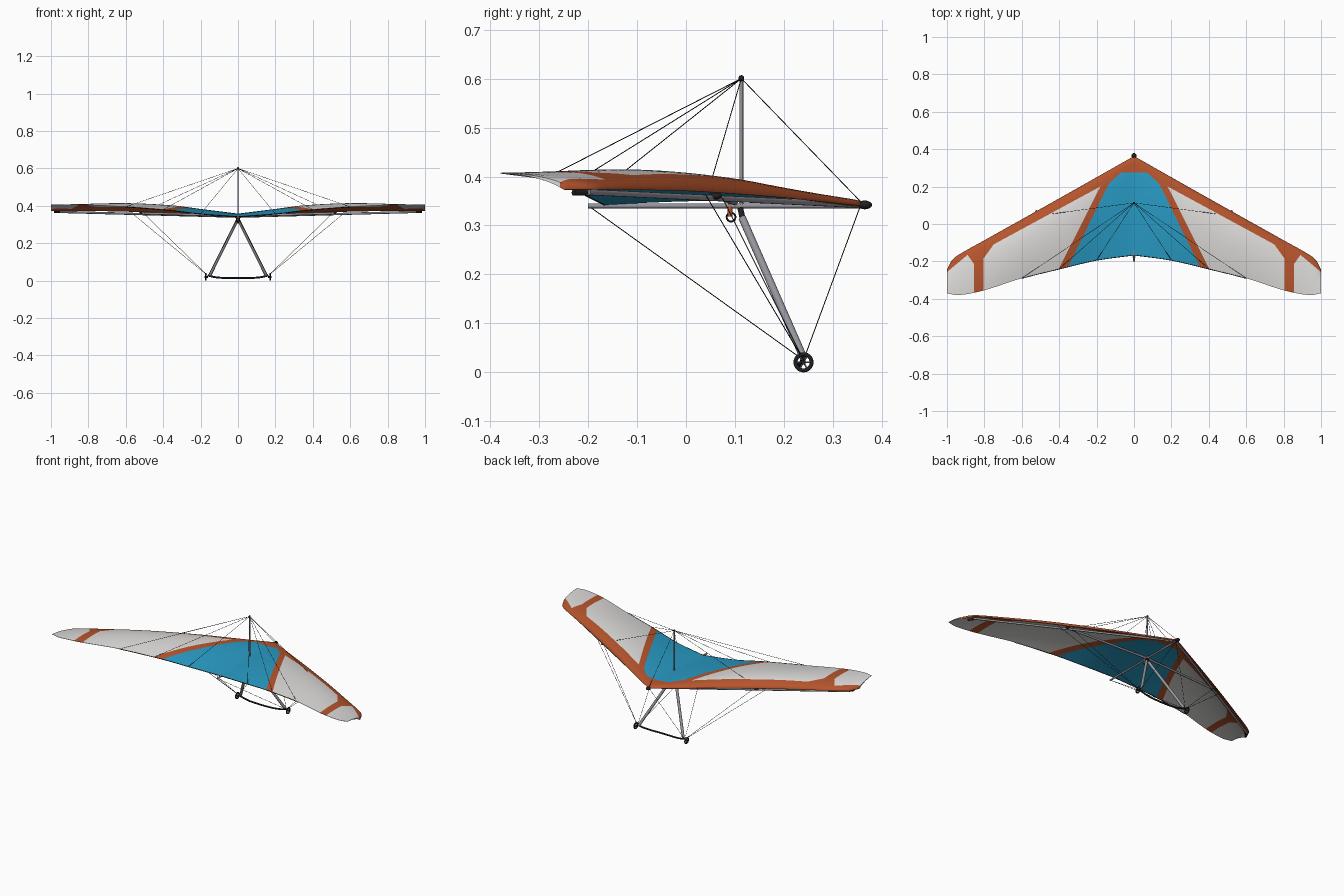
import bpy, bmesh, math
from mathutils import Vector, Matrix

if "Cube" in bpy.data.objects:
    bpy.data.objects.remove(bpy.data.objects["Cube"])


def material(name, rgb):
    m = bpy.data.materials.new(name)
    m.diffuse_color = (*rgb, 1)
    m.use_nodes = True
    m.node_tree.nodes["Principled BSDF"].inputs["Base Color"].default_value = m.diffuse_color
    return m


TEAL = material("teal_cloth", (0.022, 0.33, 0.56))
ORANGE = material("orange_cloth", (0.47, 0.09, 0.026))
WHITE = material("white_cloth", (0.72, 0.71, 0.69))
GREY = material("grey_tube", (0.30, 0.30, 0.34))
BLACK = material("black_rubber", (0.014, 0.015, 0.017))


def add(name, bm, mats, smooth=True):
    me = bpy.data.meshes.new(name)
    bmesh.ops.recalc_face_normals(bm, faces=bm.faces)
    bm.to_mesh(me)
    bm.free()
    ob = bpy.data.objects.new(name, me)
    bpy.context.collection.objects.link(ob)
    for m in mats:
        me.materials.append(m)
    if smooth:
        bpy.ops.object.select_all(action='DESELECT')
        ob.select_set(True)
        bpy.context.view_layer.objects.active = ob
        bpy.ops.object.shade_smooth_by_angle(angle=math.radians(40))
    return ob


def tube(name, a, b, r, mat, sides=12):
    a, b = Vector(a), Vector(b)
    d = b - a
    bm = bmesh.new()
    mx = Matrix.Translation((a + b) / 2) @ d.to_track_quat('Z', 'Y').to_matrix().to_4x4()
    bmesh.ops.create_cone(bm, cap_ends=True, segments=sides, radius1=r, radius2=r,
                          depth=d.length, matrix=mx)
    return add(name, bm, [mat])


def blob(name, c, size, mat):
    bm = bmesh.new()
    bmesh.ops.create_uvsphere(bm, u_segments=16, v_segments=10, radius=1,
                              matrix=Matrix.Translation(c) @ Matrix.Diagonal((*size, 1)))
    return add(name, bm, [mat])


def ring(name, c, R, r, mat, n=28, k=10):
    # torus around the x axis
    bm = bmesh.new()
    vs = [[bm.verts.new((c[0] + r * math.sin(v), c[1] + (R + r * math.cos(v)) * math.cos(u),
                         c[2] + (R + r * math.cos(v)) * math.sin(u)))
           for v in (2 * math.pi * j / k for j in range(k))]
          for u in (2 * math.pi * i / n for i in range(n))]
    for i in range(n):
        for j in range(k):
            bm.faces.new((vs[i][j], vs[(i + 1) % n][j],
                          vs[(i + 1) % n][(j + 1) % k], vs[i][(j + 1) % k]))
    return add(name, bm, [mat])


def cord(name, pts, r, mat):
    cu = bpy.data.curves.new(name, 'CURVE')
    cu.dimensions = '3D'
    cu.bevel_depth = r
    cu.bevel_resolution = 2
    cu.use_fill_caps = True
    sp = cu.splines.new('POLY')
    sp.points.add(len(pts) - 1)
    for p, q in zip(sp.points, pts):
        p.co = (*q, 1)
    cu.materials.append(mat)
    ob = bpy.data.objects.new(name, cu)
    bpy.context.collection.objects.link(ob)


def smooth_fn(pts):
    # cubic interpolation through a few points
    n = len(pts)
    sl = [(pts[min(i + 1, n - 1)][1] - pts[max(i - 1, 0)][1]) /
          (pts[min(i + 1, n - 1)][0] - pts[max(i - 1, 0)][0]) for i in range(n)]

    def f(x):
        i = max(j for j in range(n - 1) if pts[j][0] <= x or j == 0)
        (x0, y0), (x1, y1) = pts[i], pts[i + 1]
        h = x1 - x0
        t = (x - x0) / h
        return (y0 * (1 + 2 * t) * (1 - t) ** 2 + h * sl[i] * t * (1 - t) ** 2 +
                y1 * t * t * (3 - 2 * t) + h * sl[i + 1] * t * t * (t - 1))
    return f


# Sail plan, edge heights and camber along the half span
lead_y = smooth_fn([(0, .363), (.4, .137), (.8, -.087), (.93, -.16), (.975, -.195), (1, -.245)])
trail_y = smooth_fn([(0, -.165), (.2, -.193), (.4, -.24), (.6, -.29), (.81, -.357), (.94, -.38), (1, -.37)])
lead_z = smooth_fn([(0, .343), (.35, .36), (.65, .371), (1, .376)])
trail_z = smooth_fn([(0, .343), (.2, .357), (.35, .375), (.6, .395), (.85, .406), (1, .408)])
camber = smooth_fn([(0, .013), (.2, .027), (.35, .035), (.6, .033), (.85, .019), (1, .009)])


def surface(x, t, top):
    y = lead_y(x) * (1 - t) + trail_y(x) * t
    z = lead_z(x) * (1 - t) + trail_z(x) * t
    z += camber(x) * t ** .55 * (1 - t) / 0.364
    nose = .018 * min(1, math.sqrt(t / .04)) * (1 - t) ** 2 * (1 - .4 * x)
    return x, y, z + (.3 * nose if top else -.7 * nose - .0015)


# Colour boundaries of the half sail, in plan
NOSE = ((0, .275), (1, .275))
NOSE_CUT = ((.07, .275), (.135, .215))
PANEL_IN = ((.135, .215), (.355, -.235))
PANEL_OUT = ((.185, .19), (.402, -.24))
LEAD = ((.19, .195), (.80, -.136))
TIP_IN = ((.805, 0), (.805, -1))
TIP_OUT = ((.855, 0), (.855, -1))
FLARE_IN = ((.75, -.109), (.805, -.185))
FLARE_OUT = ((.855, -.215), (.89, -.165))
TIP_LEAD = ((.89, -.165), (1, -.257))


def side(line, p):
    (ax, ay), (bx, by) = line
    return (bx - ax) * (p.y - ay) - (by - ay) * (p.x - ax)


def cloth(p):
    if all(side(l, p) < 0 for l in (NOSE, NOSE_CUT, PANEL_IN)):
        return 0
    if side(PANEL_OUT, p) > 0 and all(side(l, p) < 0 for l in (LEAD, TIP_IN, FLARE_IN)):
        return 2
    if side(TIP_OUT, p) > 0 and all(side(l, p) < 0 for l in (FLARE_OUT, TIP_LEAD)):
        return 2
    return 1


# Sail: lofted half with cut colour panels, mirrored
NX, NT = 44, 22
xs = [1 - (1 - i / NX) ** 1.25 for i in range(NX + 1)]
ts = [(j / NT) ** 2 for j in range(NT + 1)]
bm = bmesh.new()
rows = [[bm.verts.new(surface(x, t, True)) for t in reversed(ts)] +
        [bm.verts.new(surface(x, t, False)) for t in ts[1:]] for x in xs]
for a, b in zip(rows, rows[1:]):
    for j in range(len(a)):
        k = (j + 1) % len(a)
        bm.faces.new((a[j], b[j], b[k], a[k]))
m = len(rows[-1])
for j in range(NT - 1):  # tip closure
    e = rows[-1]
    bm.faces.new((e[j], e[j + 1], e[m - 2 - j], e[m - 1 - j]))
e = rows[-1]
bm.faces.new((e[NT - 1], e[NT], e[NT + 1]))
for line in (NOSE, NOSE_CUT, PANEL_IN, PANEL_OUT, LEAD, TIP_IN, TIP_OUT, FLARE_IN, FLARE_OUT, TIP_LEAD):
    (ax, ay), (bx, by) = line
    bmesh.ops.bisect_plane(bm, geom=bm.verts[:] + bm.edges[:] + bm.faces[:], dist=1e-5,
                           plane_co=(ax, ay, 0), plane_no=Vector((ay - by, bx - ax, 0)).normalized())
for f in bm.faces:
    f.material_index = cloth(f.calc_center_median())
sail = add("sail", bm, [TEAL, ORANGE, WHITE])
sail.modifiers.new("mirror", 'MIRROR').merge_threshold = .0005

# Trailing edge cord
cord("trailing_cord", [(x, trail_y(abs(x)) - .001, trail_z(abs(x)) - .001)
                       for x in (i / 30 for i in range(-18, 19))], .002, BLACK)

# Keel, king post and end fittings
tube("keel", (0, -.2, .34), (0, .36, .34), .005, GREY)
blob("nose_cap", (0, .365, .342), (.013, .015, .009), BLACK)
tube("king_post", (0, .113, .34), (0, .113, .598), .004, GREY)
blob("king_post_cap", (0, .113, .6), (.006, .006, .007), BLACK)

# Hang strap and ring
tube("hang_strap", (0, .09, .345), (0, .09, .318), .005, ORANGE)
ring("hang_ring", (0, .092, .317), .009, .002, BLACK, 16, 6)

TOP = (0, .113, .6)
for s in (-1, 1):
    corner = (s * .16, .24, .025)
    # Frame tubes
    tube("leading_tube", (0, .35, .342), (s * .965, -.2, .368), .006, GREY)
    tube("leading_tube_cap", (s * .955, -.196, .367), (s * .98, -.23, .367), .006, BLACK)
    tube("cross_bar", (0, .1, .347), (s * .52, .057, .361), .006, GREY)
    blob("cross_bar_joint", (s * .52, .06, .36), (.01, .014, .007), BLACK)
    tube("down_tube", (s * .008, .115, .315), (s * .15, .24, .03), .008, GREY)
    tube("down_tube_head", (s * .003, .111, .335), (s * .009, .116, .312), .006, BLACK)
    # Wheels with spokes
    ring("tyre", (s * .172, .24, .0205), .0165, .004, BLACK)
    tube("wheel_hub", (s * .16, .24, .0205), (s * .178, .24, .0205), .005, BLACK)
    for i in range(6):
        a = i * math.pi / 3
        tube("spoke", (s * .172, .24, .0205),
             (s * .172, .24 + .015 * math.cos(a), .0205 + .015 * math.sin(a)), .0016, GREY, 6)
    # Upper rigging
    for x in (.2, .4, .6):
        tube("upper_wire", TOP, (s * x, trail_y(x), trail_z(x)), .001, BLACK, 5)
    tube("upper_side_wire", TOP, (s * .47, .05, .385), .001, BLACK, 5)
    # Lower rigging
    for end in ((0, -.195, .337), (0, .355, .337), (s * .57, .04, .363), (s * .5, .075, .355)):
        tube("lower_wire", corner, end, .001, BLACK, 5)
tube("nose_wire", TOP, (0, .36, .345), .001, BLACK, 5)

# Bowed control bar
cord("control_bar", [(.16 * u, .24 - .012 * (1 - u * u), .014 + .014 * u ** 4)
                     for u in (i / 10 for i in range(-10, 11))], .005, BLACK)
